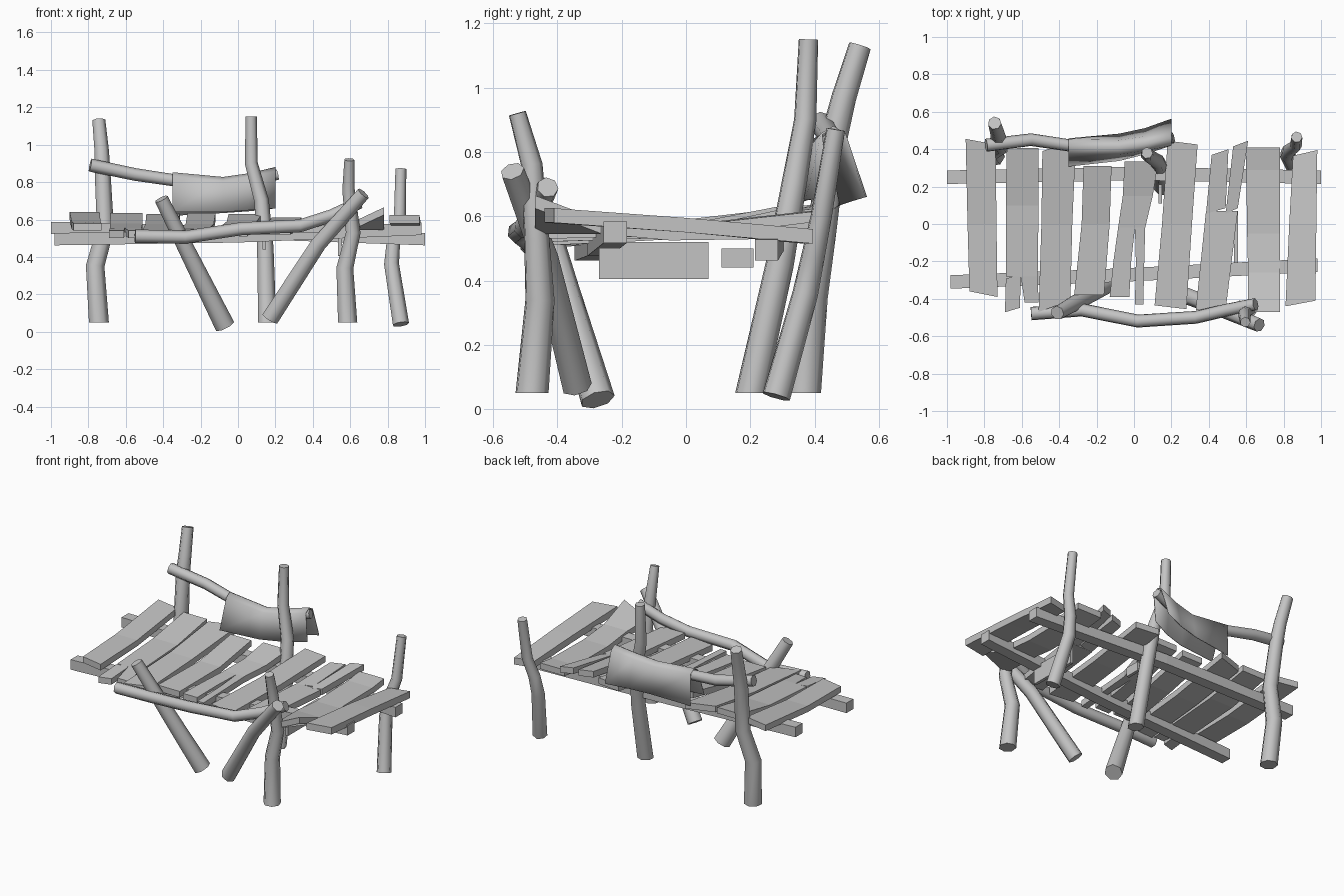
import bpy
import bmesh
import math
from mathutils import Vector

cube = bpy.data.objects.get("Cube")
if cube:
    bpy.data.objects.remove(cube, do_unlink=True)

# One plain weathered grey for everything
grey = bpy.data.materials.new("weathered_grey")
grey.use_nodes = True
colour = (.55, .55, .55, 1)
grey.diffuse_color = colour
grey.node_tree.nodes["Principled BSDF"].inputs["Base Color"].default_value = colour


def finish(name, bm, smooth=False):
    """Turn a bmesh into a finished object with the shared material."""
    bmesh.ops.recalc_face_normals(bm, faces=bm.faces)
    mesh = bpy.data.meshes.new(name)
    bm.to_mesh(mesh)
    bm.free()
    mesh.materials.append(grey)
    if smooth:
        for polygon in mesh.polygons:
            polygon.use_smooth = True
        mesh.set_sharp_from_angle(angle=math.radians(65))
    obj = bpy.data.objects.new(name, mesh)
    bpy.context.collection.objects.link(obj)
    return obj


def loft(name, rings, smooth=False):
    """Skin a row of equal rings and cap both ends."""
    bm = bmesh.new()
    loops = [[bm.verts.new(co) for co in ring] for ring in rings]
    count = len(loops[0])
    for lower, upper in zip(loops, loops[1:]):
        for i in range(count):
            j = (i + 1) % count
            bm.faces.new((lower[i], lower[j], upper[j], upper[i]))
    bm.faces.new(loops[0][::-1])
    bm.faces.new(loops[-1])
    return finish(name, bm, smooth)


def log(name, start_radius, end_radius, *path, sides=7, flat_base=False):
    """Crooked tapering log that follows a path."""
    path = [Vector(p) for p in path]
    rings = []
    side = None
    last = len(path) - 1
    for i, point in enumerate(path):
        tangent = (path[min(i + 1, last)] - path[max(i - 1, 0)]).normalized()
        if flat_base and i == 0:
            tangent = Vector((0, 0, 1))
        if side is None:
            side = tangent.orthogonal()
        side = (side - tangent * side.dot(tangent)).normalized()
        other = tangent.cross(side)
        radius = start_radius + (end_radius - start_radius) * i / last
        ring = []
        for k in range(sides):
            angle = math.tau * k / sides
            offset = side * math.cos(angle) + other * math.sin(angle)
            ring.append(point + offset * radius)
        rings.append(ring)
    return loft(name, rings, smooth=True)


def board(name, *stations, skew=0, roll=0, thick=.04):
    """Flat board running along y; each station is (y, left, right, top)."""
    rings = []
    for i, (y, left, right, top) in enumerate(stations):
        slant = skew if i in (0, len(stations) - 1) else 0
        twist = roll if i == 0 else 0
        a, b = top - twist, top + twist
        rings.append([(left, y + slant, a - thick), (right, y - slant, b - thick),
                      (right, y - slant, b), (left, y + slant, a)])
    return loft(name, rings)


def beam(name, *path, half_width=.036, half_height=.033):
    """Squared timber running along x under the deck."""
    corners = ((-1, -1), (1, -1), (1, 1), (-1, 1))
    rings = []
    for x, y, z in path:
        rings.append([(x, y + a * half_width, z + b * half_height) for a, b in corners])
    return loft(name, rings)


# Upright posts
log("back_right_post", .055, .036, (-.745, .365, .05), (-.765, .39, .35),
    (-.71, .42, .55), (-.725, .46, .85), (-.73, .49, .97), (-.745, .54, 1.13),
    flat_base=True)
log("back_middle_post", .05, .031, (.155, .2, .05), (.145, .29, .45),
    (.125, .335, .7), (.07, .37, .9), (.07, .38, 1.15), flat_base=True)
log("back_left_post", .045, .03, (.87, .28, .04), (.82, .37, .36),
    (.83, .395, .48), (.865, .42, .6), (.87, .465, .87))
log("front_left_post", .053, .028, (.585, -.48, .05), (.57, -.455, .34),
    (.615, -.465, .53), (.59, -.48, .76), (.595, -.525, .92), flat_base=True)

# Leaning front braces
log("front_right_brace", .055, .038, (-.07, -.275, .03), (-.245, -.38, .38),
    (-.41, -.475, .71))
log("front_left_brace", .048, .038, (.17, -.34, .07), (.43, -.44, .47),
    (.67, -.54, .74))

# Rails
log("front_rail", .037, .034, (-.55, -.48, .51), (-.28, -.46, .505),
    (.02, -.52, .55), (.33, -.5, .565), (.5, -.46, .62), (.65, -.43, .69))
log("back_rail", .036, .03, (-.79, .42, .89), (-.55, .45, .84),
    (-.35, .42, .81), (-.08, .41, .785), (.06, .43, .805), (.21, .46, .84))

# Timbers under the deck
beam("front_beam", (-.98, -.31, .495), (0, -.27, .51), (.98, -.22, .55))
beam("back_beam", (-1, .25, .555), (0, .27, .53), (1, .25, .495))

# Deck boards, from the right end to the left end
board("deck_board_a", (-.375, -.88, -.73, .58), (0, -.89, -.735, .59),
      (.44, -.9, -.74, .64), skew=.015)
board("deck_board_b", (-.28, -.685, -.515, .555), (.1, -.685, -.51, .58),
      (.405, -.68, -.51, .635))
board("deck_board_b_splinter_right", (-.46, -.69, -.61, .54),
      (-.28, -.685, -.605, .555), skew=-.012)
board("deck_board_b_splinter_left", (-.42, -.585, -.51, .54),
      (-.28, -.605, -.515, .555))
board("deck_board_c", (-.44, -.51, -.34, .545), (0, -.495, -.33, .575),
      (.42, -.49, -.31, .63), skew=-.03)
board("deck_board_d", (-.38, -.32, -.16, .55), (0, -.28, -.13, .575),
      (.31, -.27, -.12, .635))
board("deck_board_e", (-.02, -.085, .06, .57), (.15, -.06, .1, .59),
      (.335, -.05, .13, .63))
board("deck_board_e_splinter_right", (-.39, -.13, -.025, .55),
      (-.2, -.11, -.015, .56), (-.02, -.085, .005, .57))
board("deck_board_e_splinter_left", (-.43, .005, .05, .55),
      (-.2, .01, .055, .56), (-.02, .005, .06, .57))
board("deck_board_f", (-.445, .11, .28, .56), (0, .15, .31, .575),
      (.435, .18, .34, .61), skew=.01)
board("deck_board_g", (-.46, .33, .49, .57), (.07, .385, .555, .58))
board("deck_board_g_splinter_right", (.07, .385, .49, .58),
      (.385, .415, .505, .61), skew=-.015)
board("deck_board_g_splinter_left", (.07, .49, .555, .58),
      (.43, .53, .61, .62), skew=-.015)
board("deck_board_h", (-.47, .61, .78, .625), (-.26, .61, .78, .585),
      (-.05, .605, .78, .565), (.29, .6, .78, .57), (.41, .6, .78, .585), roll=.04)
board("deck_board_i", (-.425, .81, .97, .625), (0, .83, .975, .595),
      (.38, .85, .98, .56), skew=-.015, thick=.045)

# Broken pieces that hang below the deck
board("hanging_board", (-.27, .535, .555, .52), (.07, .535, .555, .52), thick=.115)
board("hanging_splinter", (.11, .13, .15, .5), (.21, .13, .15, .5), thick=.06)


def drape(name, reach=.036):
    """Thin cloth folded over the back rail."""
    # Each row: x, then (y, z) of front hem, rail centre and back hem
    rows = ((-.35, (.31, .64), (.415, .81), (.455, .62)),
            (-.08, (.34, .64), (.41, .785), (.48, .635)),
            (.06, (.375, .65), (.43, .805), (.51, .645)),
            (.2, (.44, .66), (.458, .838), (.56, .66)))
    bm = bmesh.new()
    grid = []
    for x, front, (y, z), back in rows:
        over = [(y - reach, z + reach / 2), (y, z + reach * 1.1), (y + reach, z + reach / 2)]
        grid.append([bm.verts.new((x, *p)) for p in (front, *over, back)])
    for a, b in zip(grid, grid[1:]):
        for i in range(len(a) - 1):
            bm.faces.new((a[i], b[i], b[i + 1], a[i + 1]))
    cloth = finish(name, bm, smooth=True)
    solid = cloth.modifiers.new("thickness", "SOLIDIFY")
    solid.thickness = .006
    solid.offset = 0


drape("hanging_cloth")
